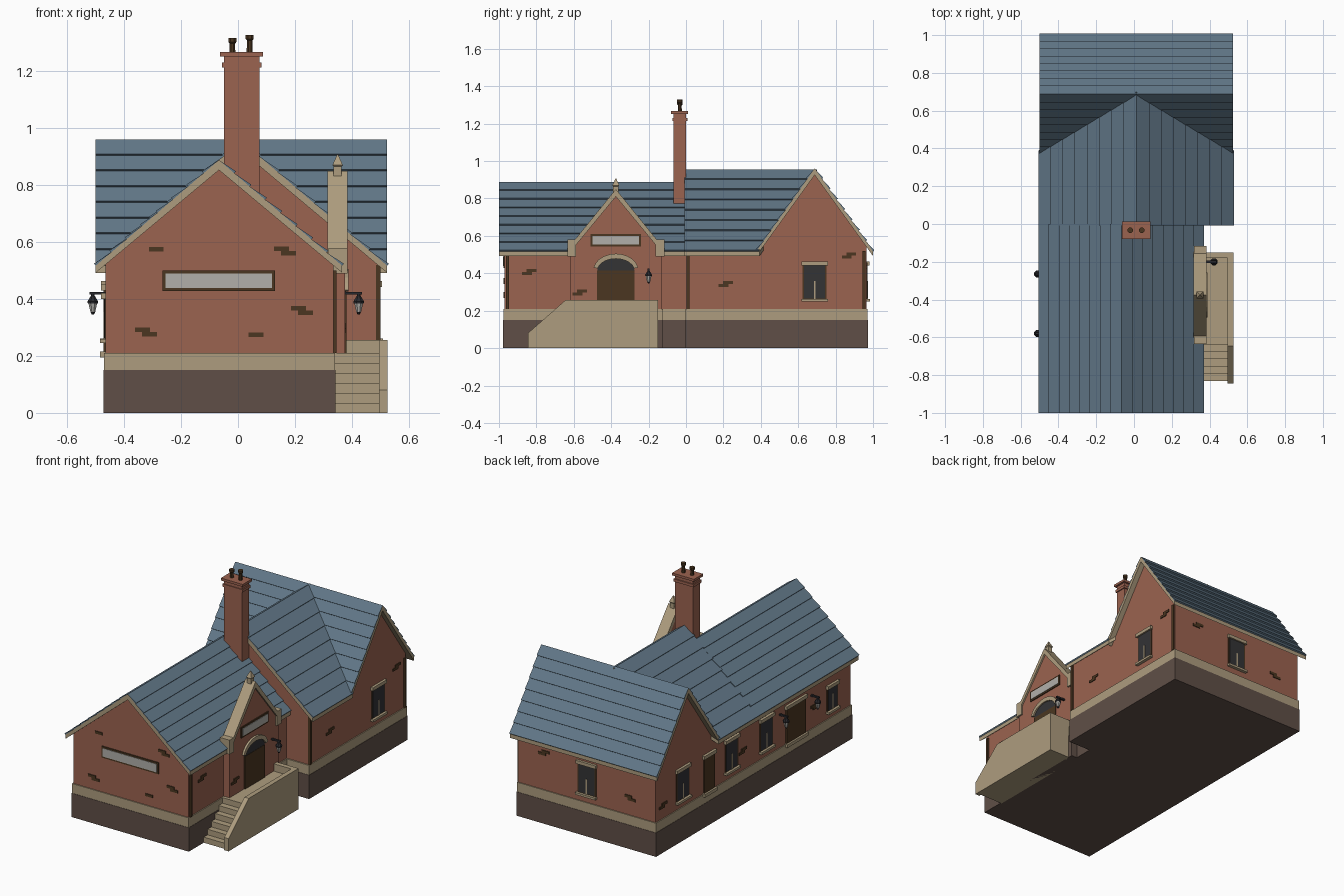
import bpy, bmesh, math
from mathutils import Vector

if "Cube" in bpy.data.objects:
    bpy.data.objects.remove(bpy.data.objects["Cube"], do_unlink=True)


def material(name, *rgb):
    m = bpy.data.materials.new(name)
    m.use_nodes = True
    m.diffuse_color = (*rgb, 1)
    m.node_tree.nodes["Principled BSDF"].inputs["Base Color"].default_value = (*rgb, 1)
    return m


brick = material("red_brick", .33, .125, .08)
stone = material("tan_stone", .42, .335, .21)
plinth = material("dark_plinth", .115, .078, .063)
slate = material("blue_slate", .12, .185, .245)
wood = material("dark_brown", .07, .037, .015)
glass = material("dark_glass", .033, .033, .036)
pale = material("pale_grey", .44, .43, .4)
iron = material("black_iron", .022, .022, .026)


# Pieces are small functions that add geometry to a bmesh
def prism(axis, profile, a, b):
    place = {"x": lambda p, t: (t, *p), "y": lambda p, t: (p[0], t, p[1]),
             "z": lambda p, t: (*p, t)}[axis]

    def build(bm):
        lo = [bm.verts.new(place(p, a)) for p in profile]
        hi = [bm.verts.new(place(p, b)) for p in profile]
        bm.faces.new(lo)
        bm.faces.new(hi[::-1])
        for i in range(len(lo)):
            j = (i + 1) % len(lo)
            bm.faces.new((lo[i], hi[i], hi[j], lo[j]))
    return build


def box(x0, x1, y0, y1, z0, z1):
    return prism("z", [(x0, y0), (x1, y0), (x1, y1), (x0, y1)], z0, z1)


def lathe(cx, cy, profile, n=8):
    def build(bm):
        rings = [[bm.verts.new((cx + r * math.cos((i + .5) * math.tau / n),
                                cy + r * math.sin((i + .5) * math.tau / n), z))
                  for i in range(n)] for r, z in profile]
        bm.faces.new(rings[0])
        bm.faces.new(rings[-1])
        for lo, hi in zip(rings, rings[1:]):
            for i in range(n):
                j = (i + 1) % n
                bm.faces.new((lo[i], lo[j], hi[j], hi[i]))
    return build


def part(name, mat, *pieces, warp=None):
    bm = bmesh.new()
    for piece in pieces:
        piece(bm)
    if warp:
        for v in bm.verts:
            warp(v.co)
    bmesh.ops.recalc_face_normals(bm, faces=bm.faces)
    mesh = bpy.data.meshes.new(name)
    bm.to_mesh(mesh)
    bm.free()
    mesh.materials.append(mat)
    ob = bpy.data.objects.new(name, mesh)
    bpy.context.collection.objects.link(ob)
    return ob


# Roofs: stone verge slab with overlapping slate courses on top
EAVE = .517


def roof(name, axis, ridge, top, half, a, b, courses, warp=None):
    slabs, rows = [], []
    for s in (-1, 1):
        e = ridge + s * half
        slabs.append(prism(axis, [(ridge, top), (e, EAVE), (e, EAVE - .025), (ridge, top - .035)], a, b))
        p, q = Vector((ridge, top)), Vector((e, EAVE))
        out = Vector((s * (top - EAVE), half)).normalized() * .009
        for i in range(courses):
            u, v = p.lerp(q, i / courses), p.lerp(q, (i + 1) / courses)
            rows.append(prism(axis, [tuple(u), tuple(v), tuple(v + out)], a, b))
    part(name + "_verge", stone, *slabs, warp=warp)
    part(name + "_slates", slate, *rows, warp=warp)


def gable_wall(name, axis, lo, hi, ridge, top, half, a, b):
    under = lambda u: top - abs(u - ridge) * (top - EAVE) / half - .015
    part(name, brick, prism(axis, [(lo, .15), (hi, .15), (hi, under(hi)), (ridge, top - .015),
                                   (lo, under(lo))], a, b))


def valley(co):
    if co.y > .5:
        co.y -= .6 * abs(co.x - .012)


wing, main, cross = (-.067, .888, .433), (.012, .955, .512), (.688, .96, .312)
roof("front_wing_roof", "y", *wing, -1, 0, 8)
roof("main_roof", "y", *main, -.008, .7, 8, valley)
roof("cross_roof", "x", *cross, -.5, .524, 8)
gable_wall("front_wing_walls", "y", -.465, .335, *wing, -.97, .02)
gable_wall("main_walls", "y", -.465, .49, *main, .005, .42)
gable_wall("cross_walls", "x", .41, .965, *cross, -.465, .49)

# Base and stone band, with the porch projecting on the right
for name, mat, g, z0, z1 in (("plinth_base", plinth, .008, 0, .15), ("stone_band", stone, .006, .15, .21)):
    part(name, mat, box(-.465 - g, .335 + g, -.97 - g, 0, z0, z1),
         box(-.465 - g, .49 + g, .003 - g, .965 + g, z0, z1),
         box(.3, .375 + g, -.62 - g, -.13 + g, z0, z1))

# Porch gable with coping, kneelers and finial
PY = -.375
part("porch_wall", brick, prism("x", [(PY - .245, .15), (PY + .245, .15), (PY + .245, .53),
                                      (PY, .825), (PY - .245, .53)], .318, .375))
trim = [box(.318, .385, PY + s * .236 - .023, PY + s * .236 + .023, .49, .58) for s in (-1, 1)]
for s in (-1, 1):
    trim.append(prism("x", [(PY, .85), (PY + s * .235, .56), (PY + s * .235, .525), (PY, .81)], .315, .385))
part("porch_coping", stone, *trim)
part("porch_finial", stone, lathe(.35, PY, [(.02, .82), (.02, .865), (.026, .87), (.002, .908)], 4))

# Arched entrance door
part("porch_door", wood, box(.37, .381, PY - .1, PY + .1, .2, .415))


def arc(a, b, t):
    return (PY + a * math.cos(t), .412 + b * math.sin(t))


angles = [math.radians(12 + 156 * i / 10) for i in range(11)]
part("door_fanlight", glass, prism("x", [arc(.1, .066, math.pi * i / 12) for i in range(13)], .37, .379))
part("door_arch", stone, *[prism("x", [arc(.1, .066, t), arc(.122, .093, t), arc(.122, .093, u),
                                       arc(.1, .066, u)], .37, .388) for t, u in zip(angles, angles[1:])])

# Entrance steps, landing and low wall
steps = [box(.335, .5, -.83 + .038 * i, -.15, 0, .035 * (i + 1)) for i in range(6)]
part("entrance_steps", stone, *steps)
part("step_side_wall", stone, prism("x", [(-.845, 0), (-.15, 0), (-.15, .256), (-.645, .256),
                                          (-.845, .08)], .496, .526))
part("landing_end_wall", stone, box(.376, .51, -.18, -.15, 0, .256))

# Chimney
part("chimney_stack", brick, box(-.05, .075, -.068, 0, .6, 1.255),
     box(-.057, .082, -.073, .007, 1.213, 1.23), box(-.064, .088, -.079, .012, 1.252, 1.267))
part("chimney_pots", wood, *[lathe(x, -.033, [(.012, 1.26), (.01, h - .02), (.015, h - .015), (.015, h)])
                             for x, h in ((-.02, 1.317), (.041, 1.328))])

# Wall plates: each wall is an axis, a plane and an outward direction
FRONT, BACK, LEFT = ("y", -.97, -1), ("y", .965, 1), ("x", -.465, -1)
WING, MAIN, PORCH = ("x", .335, 1), ("x", .49, 1), ("x", .375, 1)


def plate(wall, u0, u1, z0, z1, depth):
    axis, plane, s = wall
    d0, d1 = sorted((plane - s * .004, plane + s * depth))
    return box(d0, d1, u0, u1, z0, z1) if axis == "x" else box(u0, u1, d0, d1, z0, z1)


def sign(name, wall, u0, u1, z0, z1):
    part(name + "_frame", wood, plate(wall, u0, u1, z0, z1, .006))
    part(name + "_panel", pale, plate(wall, u0 + .01, u1 - .01, z0 + .01, z1 - .01, .009))


def window(name, wall, u, w=.064, z0=.258, z1=.45):
    part(name + "_frame", wood, plate(wall, u - w, u + w, z0, z1, .004))
    part(name + "_pane", glass, plate(wall, u - w + .008, u + w - .008, z0 + .008, z1, .006))
    part(name + "_surround", stone, plate(wall, u - w - .006, u + w + .006, z1 - .008, z1 + .013, .016),
         plate(wall, u - w - .006, u + w + .006, z0 - .01, z0 + .004, .02),
         plate(wall, u - .004, u + .004, z0, z0 + .1, .008))


def door(name, wall, u, w):
    part(name, wood, plate(wall, u - w, u + w, .2, .43, .008))
    part(name + "_lintel", stone, plate(wall, u - w - .01, u + w + .01, .43, .452, .016))
    part(name + "_sill", stone, plate(wall, u - w - .01, u + w + .01, .195, .215, .02))


sign("front_sign", FRONT, -.265, .13, .428, .5)
sign("porch_sign", PORCH, -.51, -.24, .543, .61)
window("right_gable_window", MAIN, .688)
window("back_window", BACK, .012)
for i, y in enumerate((.7, .215, -.13)):
    window("left_window_%d" % (i + 1), LEFT, y)
window("left_small_window", LEFT, -.785, .052, .255, .408)
door("left_narrow_door", LEFT, .44, .052)
door("left_wide_door", LEFT, -.42, .095)

# Scattered dark bricks, mostly in staggered pairs
spots = [(FRONT, -.287, .575, 0), (FRONT, .153, .577, 1), (FRONT, .213, .367, 1), (FRONT, -.335, .292, 1),
         (FRONT, .063, .275, 0), (WING, -.85, .4, -1), (PORCH, -.58, .29, -1), (MAIN, .2, .335, -1),
         (MAIN, .86, .487, -1), (LEFT, .88, .3, 1), (LEFT, .09, .34, 1), (LEFT, -.62, .33, -1),
         (BACK, .3, .45, 1), (BACK, -.3, .31, -1)]
chips = []
for wall, u, z, lean in spots:
    chips.append(plate(wall, u - .026, u + .026, z - .008, z + .008, .005))
    if lean:
        chips.append(plate(wall, u - .002, u + .05, z - .008 - lean * .016, z + .008 - lean * .016, .005))
part("dark_bricks", wood, *chips)

# Downpipes on the right-hand corners
part("downpipes", wood, box(.33, .346, -.962, -.946, .21, .5), box(.485, .5, .004, .02, .21, .52),
     box(.485, .5, .945, .961, .21, .52))


# Bracket lanterns
def lantern(name, wall_x, x, y):
    x0, x1 = sorted((wall_x, x + math.copysign(.012, x)))
    part(name + "_bracket", iron, box(x0, x1, y - .006, y + .006, .415, .425),
         lathe(x, y, [(.019, .385), (.02, .392), (.007, .412), (.005, .42)]),
         lathe(x, y, [(.004, .345), (.009, .355)]))
    part(name + "_glass", pale, lathe(x, y, [(.009, .354), (.017, .387)]))


lantern("porch_lantern", .37, .424, -.2)
lantern("left_lantern_front", -.46, -.51, -.58)
lantern("left_lantern_back", -.46, -.51, -.265)
